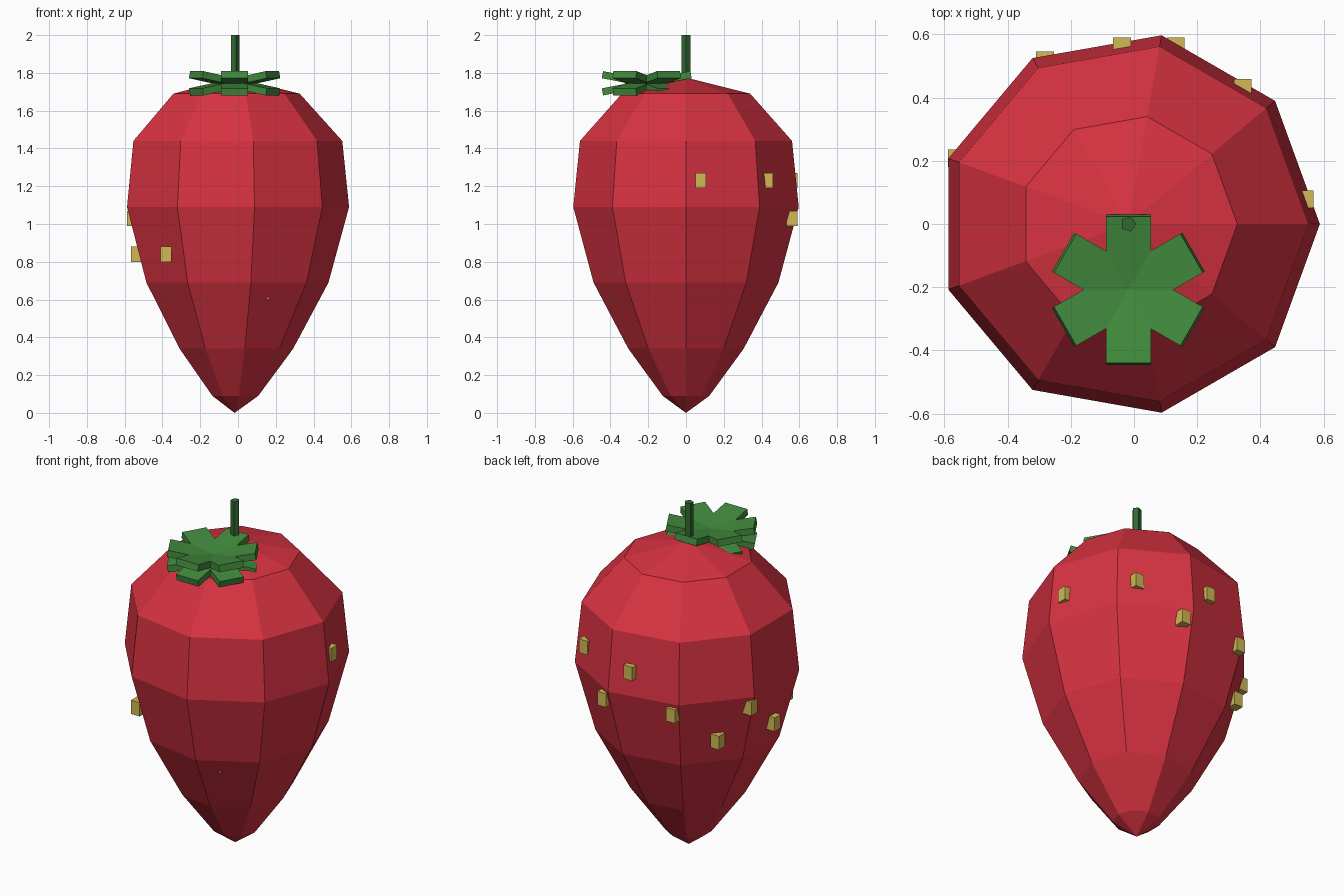
import bpy
import bmesh
from math import radians, sin, cos, tau
from mathutils import Matrix, Vector

if "Cube" in bpy.data.objects:
    bpy.data.objects.remove(bpy.data.objects["Cube"], do_unlink=True)

AXIS_X = -0.018  # the fruit's vertical axis


def material(name, rgb):
    mat = bpy.data.materials.new(name)
    mat.use_nodes = True
    color = (*rgb, 1.0)
    mat.diffuse_color = color
    mat.node_tree.nodes["Principled BSDF"].inputs["Base Color"].default_value = color
    return mat


red = material("berry red", (0.68, 0.032, 0.053))
leaf_green = material("leaf green", (0.054, 0.26, 0.048))
stem_green = material("stem green", (0.032, 0.14, 0.03))
seed_yellow = material("seed yellow", (0.64, 0.48, 0.09))


def finish(name, bm, mat):
    bmesh.ops.recalc_face_normals(bm, faces=bm.faces)
    mesh = bpy.data.meshes.new(name)
    bm.to_mesh(mesh)
    bm.free()
    mesh.materials.append(mat)
    obj = bpy.data.objects.new(name, mesh)
    obj.location.x = AXIS_X
    bpy.context.collection.objects.link(obj)
    return obj


def add_box(bm, size, matrix):
    bmesh.ops.create_cube(bm, size=1, matrix=matrix @ Matrix.Diagonal((*size, 1)))


def lathe(name, profile, sides, mat):
    """Revolve (radius, z) points, closing zero-radius ends to a tip."""
    bm = bmesh.new()
    rings = []
    for r, z in profile:
        count = sides if r else 1
        rings.append([bm.verts.new((r * cos(tau * i / sides), r * sin(tau * i / sides), z))
                      for i in range(count)])
    for low, high in zip(rings, rings[1:]):
        for i in range(sides):
            j = i + 1
            corners = [low[i % len(low)], low[j % len(low)],
                       high[j % len(high)], high[i % len(high)]]
            bm.faces.new(list(dict.fromkeys(corners)))
    return finish(name, bm, mat)


# Faceted fruit body
lathe("fruit_body",
      [(0, 0), (0.125, 0.09), (0.31, 0.34), (0.497, 0.69), (0.606, 1.09),
       (0.57, 1.44), (0.345, 1.69), (0, 1.775)], 9, red)

# Five-sided stem
lathe("stem", [(0, 1.72), (0.025, 1.72), (0.025, 2.0), (0, 2.0)], 5, stem_green)

# Leaf crown: tilted crossing slats around a point ahead of the stem
bm = bmesh.new()
for i in range(6):
    matrix = (Matrix.Translation((0, -0.208, 1.745))
              @ Matrix.Rotation(radians(60 * i), 4, 'Z')
              @ Matrix.Rotation(radians(11), 4, 'X'))
    add_box(bm, (0.142, 0.478, 0.038), matrix)
finish("leaf_crown", bm, leaf_green)

# Seeds: rows of three winding down around the fruit
bm = bmesh.new()
rows = [(0.563, 1.23), (0.581, 1.03), (0.523, 0.84), (0.395, 0.64)]
for row, (radius, z) in enumerate(rows):
    for k in range(3):
        a = radians(8 + 67 * row + 42 * k)
        add_box(bm, (0.056, 0.056, 0.08),
                Matrix.Translation(Vector((radius * cos(a), radius * sin(a), z))))
finish("seeds", bm, seed_yellow)
